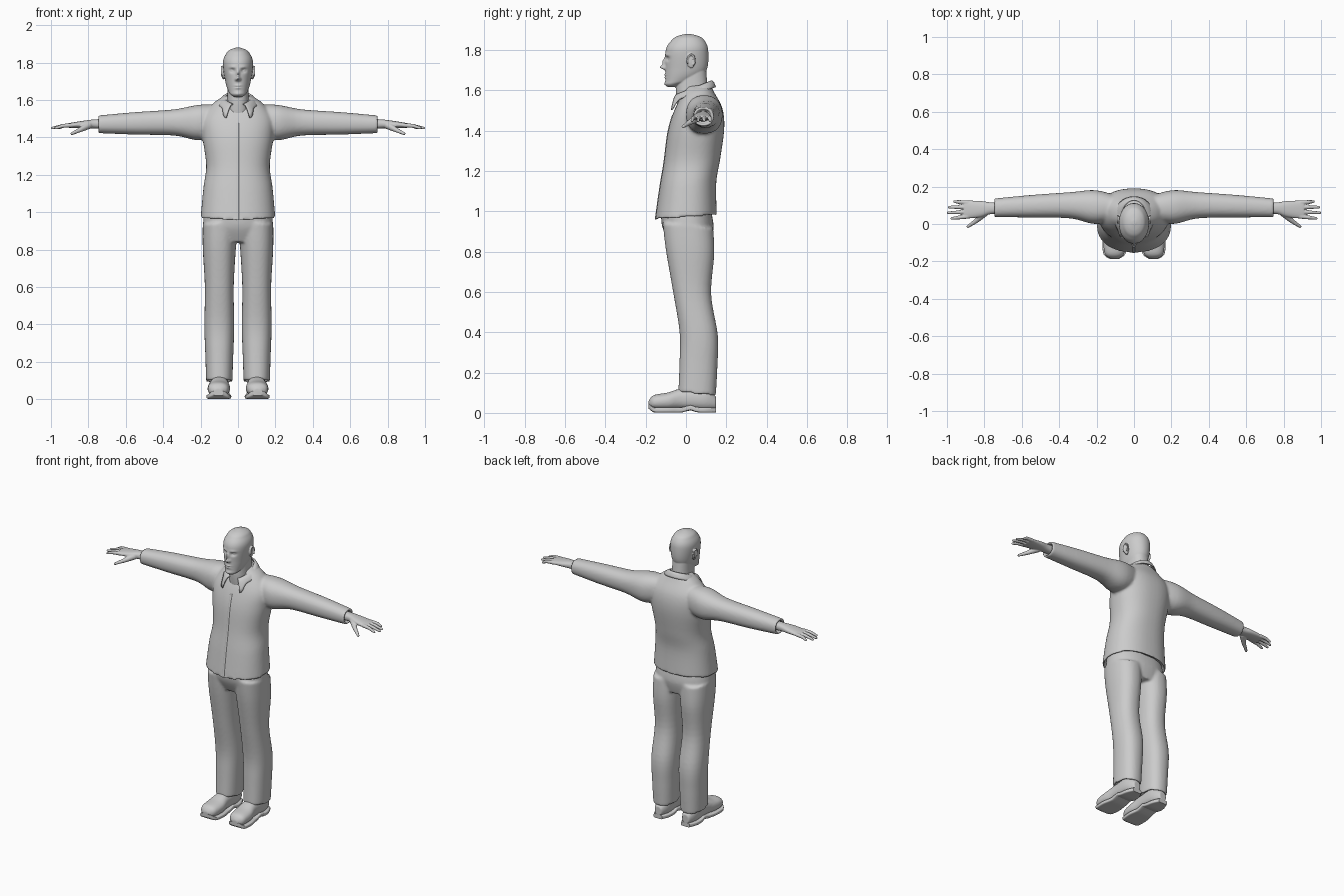
import bpy, bmesh
from math import cos, sin, pi, exp, copysign
from mathutils import Matrix, Vector

old_cube = bpy.data.objects.get("Cube")
if old_cube:
    bpy.data.objects.remove(old_cube)

grey = bpy.data.materials.new("plain_grey")
grey.use_nodes = True
grey.diffuse_color = (.6, .6, .6, 1)
grey.node_tree.nodes["Principled BSDF"].inputs["Base Color"].default_value = grey.diffuse_color


def finish(name, bm, voxel=None, smoothing=4):
    """Turn a bmesh into an object; a voxel size melts its shells together."""
    bmesh.ops.recalc_face_normals(bm, faces=bm.faces)
    for face in bm.faces:
        face.smooth = True
    mesh = bpy.data.meshes.new(name)
    bm.to_mesh(mesh)
    bm.free()
    mesh.materials.append(grey)
    part = bpy.data.objects.new(name, mesh)
    bpy.context.collection.objects.link(part)
    if voxel:
        blend = part.modifiers.new("blend", "REMESH")
        blend.mode = "VOXEL"
        blend.voxel_size = voxel
        blend.use_smooth_shade = True
        soften = part.modifiers.new("soften", "SMOOTH")
        soften.factor = .5
        soften.iterations = smoothing
    return part


def spline(rings, steps=5):
    """Smooth interpolation through rings of numbers."""
    result = []
    for i in range(len(rings) - 1):
        before, start, end = rings[max(i - 1, 0)], rings[i], rings[i + 1]
        after = rings[min(i + 2, len(rings) - 1)]
        for k in range(steps):
            t = k / steps
            result.append([b + t / 2 * (c - a + t * (2 * a - 5 * b + 4 * c - d + t * (3 * (b - c) + d - a)))
                           for a, b, c, d in zip(before, start, end, after)])
    return result + [list(rings[-1])]


def bridge(bm, rows, closed=False):
    """Fill quads between neighbouring rows of vertices."""
    count = len(rows[0])
    for low, high in zip(rows, rows[1:]):
        for i in range(count if closed else count - 1):
            j = (i + 1) % count
            bm.faces.new((low[i], low[j], high[j], high[i]))


def loft(bm, rings, axis="z", lip=False, power=2.3, side=1, tilt=0, segments=48, steps=5):
    """Skin rings of (position, centre, half size, centre, half size)."""
    path = spline(rings, steps)
    if lip:
        # Recess the last opening like the inside of a cloth tube
        position, a, half_a, b, half_b = path[-1]
        inward = copysign(.03, rings[-2][0] - position)
        for depth in (0, inward):
            path.append([position + depth, a, half_a - .012, b, half_b - .012])
    rows = []
    for position, a, half_a, b, half_b in path:
        row = []
        for i in range(segments):
            c, s = cos(2 * pi * i / segments), sin(2 * pi * i / segments)
            u = a + half_a * copysign(abs(c) ** (2 / power), c)
            v = b + half_b * copysign(abs(s) ** (2 / power), s)
            x, y, z = {"x": (position, u, v), "y": (u, position, v), "z": (u, v, position)}[axis]
            row.append(bm.verts.new((x * side, y, z + tilt * y)))
        rows.append(row)
    bridge(bm, rows, closed=True)
    bm.faces.new(rows[0])
    bm.faces.new(rows[-1])


def ball(bm, centre, size, turn=0):
    matrix = Matrix.Translation(centre) @ Matrix.Rotation(turn, 4, "X") @ Matrix.Diagonal((*size, 1))
    bmesh.ops.create_icosphere(bm, subdivisions=3, radius=1, matrix=matrix)


def limb(bm, start, end, start_radius, end_radius, side):
    """Tapered round bar made of overlapping balls."""
    count = 14
    for k in range(count + 1):
        share = k / count
        point = Vector(start).lerp(Vector(end), share)
        radius = start_radius + (end_radius - start_radius) * share
        ball(bm, (point.x * side, point.y, point.z), (radius, radius, radius))


# Shirt: body and both sleeves, with recessed hem and cuffs
body = [(1.62, 0, .07, .06, .06), (1.58, 0, .13, .06, .08), (1.5, 0, .19, .06, .12), (1.4, 0, .19, .05, .14),
        (1.25, 0, .17, .03, .14), (1.13, 0, .185, .01, .14), (.97, 0, .2, 0, .153)]
sleeve = [(.06, .09, .05, 1.5, .07), (.2, .09, .09, 1.48, .095), (.34, .1, .07, 1.48, .07),
          (.55, .095, .06, 1.475, .06), (.75, .086, .05, 1.47, .047)]
body_tilt = .07
bm = bmesh.new()
loft(bm, body, lip=True, tilt=body_tilt)
for side in (1, -1):
    loft(bm, sleeve, axis="x", lip=True, side=side)
finish("shirt", bm, voxel=.008, smoothing=6)

# Front seam strip following the chest
bm = bmesh.new()
rows = []
for height, _, _, middle, depth in spline(body):
    if height < 1.5:
        front = middle - depth
        rows.append([bm.verts.new((x, front - out, height + body_tilt * front))
                     for x, out in ((-.01, -.004), (-.008, .002), (.005, .002), (.005, -.004))])
bridge(bm, rows)
finish("front_seam", bm)

# Pointed collar, open at the throat
bm = bmesh.new()
rows = []
gap, count, levels = .42, 64, 6
for i in range(count + 1):
    angle = gap + 2 * (pi - gap) * i / count
    from_gap = min(angle, 2 * pi - angle) - gap
    point = exp(-(from_gap / .28) ** 2)
    row = []
    for k in range(levels + 1):
        down = k / levels
        x = (.066 + .04 * down) * sin(angle) * (1 + .45 * point * down)
        y = .037 - (.088 + .02 * down) * cos(angle) - .01 * point * down
        z = 1.61 + .01 * sin(pi * down) - .03 * down - .035 * cos(angle) - .045 * point * down ** 2
        row.append(bm.verts.new((x, y, z)))
    rows.append(row)
bridge(bm, rows)
collar = finish("collar", bm)
cloth = collar.modifiers.new("cloth", "SOLIDIFY")
cloth.thickness = .007
cloth.offset = 0

# Trousers: hips and two legs with recessed cuffs
hips = [(.84, 0, .17, .02, .1), (.92, 0, .187, .01, .127), (1, 0, .18, 0, .125)]
leg = [(.93, .095, .094, .01, .125), (.8, .1, .088, .02, .12), (.6, .1, .077, .03, .095),
       (.4, .1, .08, .063, .095), (.25, .1, .075, .062, .094), (.1, .1, .07, .055, .093)]
bm = bmesh.new()
loft(bm, hips)
for side in (1, -1):
    loft(bm, leg, lip=True, side=side, tilt=-.1)
finish("trousers", bm, voxel=.008, smoothing=5)

# Head: lofted skull with the face pushed into shape
skull = [(1.616, 0, .02, -.07, .02), (1.63, 0, .04, -.06, .043), (1.65, 0, .053, -.03, .072),
         (1.7, 0, .068, 0, .102), (1.8, 0, .08, .005, .105), (1.85, 0, .062, .01, .08),
         (1.87, 0, .04, .01, .05), (1.88, 0, .01, .01, .01)]
neck = [(1.49, 0, .07, .045, .085), (1.6, 0, .058, .03, .08), (1.7, 0, .056, .03, .07)]
# Each feature: x, z, width, height, push along y
features = {
    "nose_tip": (0, 1.714, .01, .01, -.028), "nose_bridge": (0, 1.74, .008, .02, -.016),
    "nostril": (.011, 1.71, .006, .006, -.01), "eye_socket": (.03, 1.757, .014, .01, .014),
    "brow": (.03, 1.776, .02, .006, -.005), "upper_lip": (0, 1.677, .017, .004, -.007),
    "lower_lip": (0, 1.664, .016, .004, -.007), "mouth_line": (0, 1.67, .02, .002, .005),
    "chin": (0, 1.632, .016, .01, -.005),
}
bm = bmesh.new()
loft(bm, skull, segments=160, steps=14, power=2.1)
for vert in bm.verts:
    if vert.co.y < 0:
        x, z = abs(vert.co.x), vert.co.z
        vert.co.y += sum(push * exp(-((x - across) / width) ** 2 - ((z - up) / height) ** 2)
                         for across, up, width, height, push in features.values())
loft(bm, neck)
for side in (1, -1):
    # Eyeball, ear and curled ear rim
    ball(bm, (side * .03, -.077, 1.757), (.013, .011, .008))
    ball(bm, (side * .079, .022, 1.742), (.008, .019, .034), turn=.2)
    for k in range(15):
        angle = .3 * k - .7
        ball(bm, (side * .087, .025 + .019 * cos(angle), 1.748 + .03 * sin(angle)), (.006, .005, .005))
finish("head", bm, voxel=.0035, smoothing=2)

palm = [(.71, .085, .03, 1.472, .027), (.77, .084, .032, 1.472, .024), (.82, .08, .043, 1.47, .02),
        (.9, .077, .048, 1.464, .013), (.91, .077, .04, 1.464, .009)]
shoe = [(-.186, .105, .02, .045, .015), (-.16, .105, .052, .053, .035), (-.09, .102, .06, .058, .043),
        (-.02, .1, .05, .07, .052), (.09, .1, .048, .07, .058), (.15, .1, .025, .05, .03)]

for label, side in (("left", 1), ("right", -1)):
    # Hand: wrist and palm, four spread fingers and a thumb
    bm = bmesh.new()
    loft(bm, palm, axis="x", side=side)
    for k in range(4):
        root, spread = .04 + .025 * k, .03 + .03 * k
        reach = .994 - .012 * (k - 1.3) ** 2
        knuckle = (.935, (root + spread) / 2, 1.462)
        limb(bm, (.89, root, 1.465), knuckle, .0115, .0105, side)
        limb(bm, knuckle, (reach, spread, 1.45), .0105, .0075, side)
    thumb_joint = (.845, .016, 1.44)
    limb(bm, (.8, .058, 1.464), thumb_joint, .02, .013, side)
    limb(bm, thumb_joint, (.888, -.014, 1.42), .0125, .008, side)
    finish(label + "_hand", bm, voxel=.0035, smoothing=3)

    # Shoe upper
    bm = bmesh.new()
    loft(bm, shoe, axis="y", side=side)
    finish(label + "_shoe", bm, voxel=.006)

    # Sole follows the shoe outline, lifted at the arch and toe
    bm = bmesh.new()
    outline = []
    for along, across, half, _, _ in spline(shoe):
        lift = .012 * exp(-((along - .02) / .025) ** 2) + .02 * exp(-((along + .19) / .02) ** 2)
        outline.append((along, across, half + .006, .014 + lift, .013))
    loft(bm, outline, axis="y", side=side, power=5, steps=1)
    sole = finish(label + "_sole", bm)
    bpy.ops.object.select_all(action="DESELECT")
    sole.select_set(True)
    bpy.context.view_layer.objects.active = sole
    bpy.ops.object.shade_smooth_by_angle()
